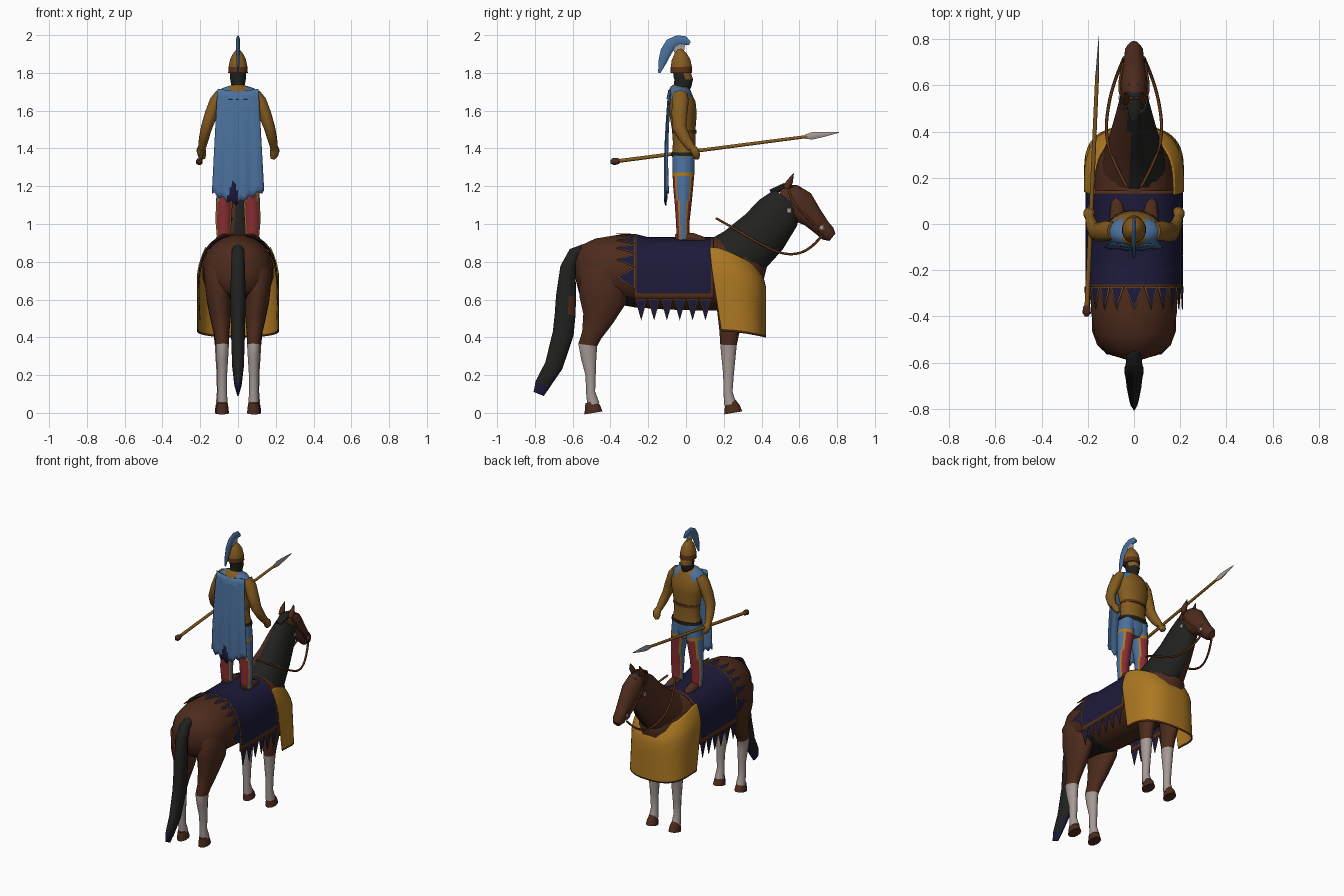
import bpy, bmesh, math
from mathutils import Vector

cube = bpy.data.objects.get("Cube")
if cube:
    bpy.data.objects.remove(cube)
COLOURS = {"chestnut": (.075, .024, .012), "navy": (.012, .01, .042), "gold": (.42, .19, .016),
           "blue": (.07, .165, .34), "red": (.25, .028, .034), "pale_grey": (.38, .32, .3),
           "black": (.015, .015, .014), "bronze": (.23, .105, .014), "leather": (.1, .03, .009)}
MAT = {}
for label, rgb in COLOURS.items():
    m = MAT[label] = bpy.data.materials.new(label)
    m.use_nodes = True
    m.diffuse_color = (*rgb, 1)
    m.node_tree.nodes["Principled BSDF"].inputs["Base Color"].default_value = (*rgb, 1)

def finish(name, bm, colours, rule=None, angle=40, thick=0):
    """Turn a bmesh into an object, colouring faces by rule(centre, normal)."""
    colours = colours.split()
    bm.normal_update()
    if rule:
        for f in bm.faces:
            f.material_index = colours.index(rule(f.calc_center_median(), f.normal))
    me = bpy.data.meshes.new(name)
    bm.to_mesh(me)
    bm.free()
    for c in colours:
        me.materials.append(MAT[c])
    me.shade_smooth()
    me.set_sharp_from_angle(angle=math.radians(angle))
    ob = bpy.data.objects.new(name, me)
    bpy.context.collection.objects.link(ob)
    if thick:
        ob.modifiers.new("thickness", "SOLIDIFY").thickness = thick

def loft(name, rings, colours, rule=None, n=16):
    """Skin elliptical rings (x, y, z, side radius, depth radius) along a path."""
    bm = bmesh.new()
    pts = [Vector(r[:3]) for r in rings]
    loops = []
    for i, r in enumerate(rings):
        t = (pts[min(i + 1, len(pts) - 1)] - pts[max(i - 1, 0)]).normalized()
        a = Vector((1, 0, 0))
        a = (a - t * a.dot(t)).normalized()
        b = t.cross(a)
        turns = [2 * math.pi * (k + .5) / n for k in range(n)]
        loops.append([bm.verts.new(pts[i] + a * r[3] * math.cos(w) + b * r[4] * math.sin(w)) for w in turns])
    for p, q in zip(loops, loops[1:]):
        for k in range(n):
            bm.faces.new((p[k], p[(k + 1) % n], q[(k + 1) % n], q[k]))
    bm.faces.new(loops[0])
    bm.faces.new(loops[-1])
    bmesh.ops.recalc_face_normals(bm, faces=bm.faces)
    finish(name, bm, colours, rule, 50)

def sheet(name, us, vs, fn, colours, rule=None, thick=.006):
    """Cloth surface sampled from fn(u, v)."""
    bm = bmesh.new()
    g = [[bm.verts.new(fn(u, v)) for v in vs] for u in us]
    for p, q in zip(g, g[1:]):
        for k in range(len(vs) - 1):
            bm.faces.new((p[k], q[k], q[k + 1], p[k + 1]))
    finish(name, bm, colours, rule, thick=thick)

def pennant(name, a, b, tip, colours):
    """Triangle with a coloured edge and centre."""
    bm = bmesh.new()
    f = bm.faces.new([bm.verts.new(p) for p in (a, b, tip)])
    f.normal_update()
    bmesh.ops.inset_individual(bm, faces=[f], thickness=.009)
    f.material_index = 1
    finish(name, bm, colours, thick=.004)

def tube(name, pts, r):
    cu = bpy.data.curves.new(name, "CURVE")
    cu.dimensions = "3D"
    cu.bevel_depth, cu.bevel_resolution, cu.resolution_u = r, 1, 6
    sp = cu.splines.new("NURBS")
    sp.points.add(len(pts) - 1)
    for p, co in zip(sp.points, pts):
        p.co = (*co, 1)
    sp.use_endpoint_u, sp.order_u = True, 3
    cu.materials.append(MAT["leather"])
    bpy.context.collection.objects.link(bpy.data.objects.new(name, cu))

def steps(a, b, n):
    return [a + (b - a) * i / n for i in range(n + 1)]

def path(rows):
    return [(0, *r) for r in rows]

def flip(s, rows):
    return [(s * r[0], *r[1:]) for r in rows]

# Horse body, neck, head and tail
loft("horse_body", path([(-.585, .76, .04, .05), (-.56, .76, .12, .13), (-.48, .755, .172, .17),
     (-.38, .76, .188, .183), (-.25, .745, .19, .19), (-.1, .73, .185, .185), (.05, .73, .18, .19),
     (.18, .74, .172, .2), (.3, .72, .155, .19), (.37, .71, .11, .15), (.41, .7, .05, .08)]),
     "chestnut black", lambda c, n: "black" if n.z < -.8 and c.y < -.3 else "chestnut", n=20)
loft("horse_neck", path([(.2, .77, .15, .17), (.3, .85, .13, .15), (.41, .955, .095, .138),
     (.49, 1.06, .072, .122), (.54, 1.13, .06, .09)]), "chestnut black",
     lambda c, n: "black" if c.x > -.025 and n.z > -.75 else "chestnut", n=20)
loft("horse_head", path([(.495, 1.155, .04, .05), (.55, 1.135, .056, .083), (.605, 1.095, .06, .09),
     (.67, 1.035, .05, .06), (.72, .98, .042, .047), (.75, .95, .04, .044), (.775, .93, .022, .026)]), "chestnut")
loft("forelock", path([(.45, 1.165, .02, .02), (.52, 1.2, .035, .018), (.6, 1.185, .03, .014),
                       (.655, 1.14, .01, .008)]), "black", n=8)
loft("tail", path([(-.54, .87, .03, .025), (-.59, .845, .035, .035), (-.625, .77, .038, .042),
     (-.635, .62, .042, .055), (-.64, .52, .04, .057), (-.65, .42, .038, .058), (-.7, .25, .032, .05),
     (-.76, .15, .02, .042), (-.78, .1, .006, .03)]), "black navy chestnut", lambda c, n: "navy" if c.z < .19
     else "chestnut" if .5 < c.z < .6 and n.y > .2 else "black", n=12)

# Horse legs, ears and harness
leg_colour = lambda c, n: "chestnut" if c.z > .36 else "pale_grey"
for s, side in ((1, "left"), (-1, "right")):
    loft(side + "_hind_leg", flip(s, [(.085, -.42, .84, .06, .09), (.098, -.43, .74, .086, .135),
         (.1, -.44, .6, .068, .13), (.092, -.465, .5, .055, .085), (.086, -.5, .41, .04, .055),
         (.083, -.52, .36, .036, .052), (.083, -.515, .29, .032, .042), (.083, -.505, .2, .026, .028),
         (.083, -.505, .11, .025, .025), (.083, -.49, .045, .03, .034)]), "chestnut pale_grey", leg_colour, n=12)
    loft(side + "_front_leg", flip(s, [(.1, .25, .68, .07, .1), (.095, .24, .55, .055, .08),
         (.09, .23, .43, .042, .055), (.088, .225, .36, .036, .045), (.088, .225, .29, .032, .038),
         (.088, .225, .2, .026, .029), (.088, .222, .11, .025, .025), (.088, .235, .045, .03, .034)]),
         "chestnut pale_grey", leg_colour, n=12)
    for part, x, y in (("hind", .083, -.49), ("front", .088, .25)):
        loft(f"{side}_{part}_hoof", flip(s, [(x, y, 0, .036, .05), (x, y - .005, .03, .033, .043),
             (x, y - .015, .06, .026, .03)]), "chestnut", n=12)
    loft(side + "_horse_ear", flip(s, [(.035, .53, 1.19, .018, .02), (.038, .55, 1.225, .017, .018),
                                       (.036, .57, 1.268, .002, .002)]), "chestnut", n=8)
    tube(side + "_rein", flip(s, [(.042, .72, .94), (.07, .66, .86), (.11, .53, .83), (.125, .38, .9),
                                  (.08, .25, .98), (.03, .16, 1.03)]), .007)
    tube(side + "_cheek_strap", flip(s, [(.042, .72, .95), (.062, .63, 1.05), (.062, .56, 1.12),
                                         (.04, .54, 1.2), (0, .545, 1.215)]), .006)
    for part, x, y, z in (("bit", .04, .715, .97), ("cheek", .058, .545, 1.06)):
        loft(f"{side}_{part}_ring", flip(s, [(x, y, z, .009, .013), (x, y, z + .022, .009, .013)]), "pale_grey", n=8)
tube("noseband", [(.042, .69, .96), (.046, .715, 1.0), (.025, .72, 1.035), (-.025, .72, 1.035),
                  (-.046, .715, 1.0), (-.042, .69, .96)], .006)

# Saddle blanket: arch over the back, edged in leather, with pennants
def arch(t, y):
    w = t * math.pi / 2
    return Vector((.21 * math.copysign(abs(math.sin(w)) ** .8, t), y,
                   .6 + (.33 + .016 * (y < -.2)) * max(math.cos(w), 0) ** .62))

sheet("saddle_blanket", [-1, -.985] + steps(-.95, .95, 24) + [.985, 1],
      [-.275, -.262] + steps(-.2, .08, 4) + [.132, .145], arch, "navy leather",
      lambda c, n: "leather" if c.y < -.263 or c.y > .132 or c.z < .63 else "navy")
for s, side in ((1, "left"), (-1, "right")):
    for i in range(6):
        y = -.27 + i * .068
        pennant(f"{side}_hanging_pennant_{i}", (s * .208, y, .605), (s * .208, y + .066, .605),
                (s * .203, y + .033, .49), "leather navy")
ts = steps(-.97, .97, 11)
for i, (a, b) in enumerate(zip(ts, ts[1:])):
    pennant(f"rump_pennant_{i}", arch(a, -.27), arch(b, -.27), arch((a + b) / 2, -.37), "bronze navy")

# Chest apron wrapping the front of the horse
def apron(t, v):
    w = math.radians(t)
    front = max(math.cos(w), 0)
    grow = 1 - .2 * max(0, (v - .7) / .3) ** 1.5
    x = .21 * math.copysign(abs(math.sin(w)) ** .75, t)
    y = .228 * math.copysign(abs(math.cos(w)) ** .75, math.cos(w))
    low = .43 - .03 * front
    slant = .035 * (1 - front) * (1 - 2 * v)
    return Vector((x * grow, .19 + y * grow + slant, low + (.875 - .1 * front - low) * v))

sheet("chest_apron", [-95, -93.5] + steps(-88, 88, 24) + [93.5, 95], [0, .03, .25, .5, .7, .8, .9, .97, 1],
      apron, "gold leather", lambda c, n: "leather" if c.z < .446 else "gold")

# Rider legs with red panels and gold piping, shoes, arms
def trousers(c, n):
    k = abs(n.y)
    return "blue" if c.z > 1.27 else "gold" if c.z > 1.25 or .5 < k < .7 else "red" if k > .6 else "blue"

for s, side in ((1, "left"), (-1, "right")):
    loft(side + "_rider_leg", flip(s, [(.075, -.015, .92, .036, .034), (.077, -.017, 1.02, .043, .037),
         (.072, -.015, 1.12, .044, .046), (.064, -.015, 1.2, .05, .054), (.06, -.014, 1.25, .0525, .057),
         (.058, -.013, 1.27, .053, .058), (.052, -.013, 1.36, .05, .058)]), "blue red gold", trousers, n=24)
    loft(side + "_shoe", [(s * .073, y, z, a, b) for y, z, a, b in ((-.055, .925, .02, .02),
         (-.03, .93, .034, .03), (.04, .925, .034, .026), (.09, .915, .028, .018), (.112, .91, .012, .01))],
         "chestnut", n=10)
    loft(side + "_arm", flip(s, [(.09, -.03, 1.69, .03, .04), (.118, -.03, 1.65, .034, .045),
         (.143, -.035, 1.58, .035, .043), (.167, -.035, 1.51, .03, .038), (.182, -.005, 1.45, .026, .031),
         (.192, .03, 1.4, .02, .022)]), "bronze", n=12)
    loft(side + "_hand", flip(s, [(.192, .025, 1.41, .018, .018), (.195, .045, 1.39, .026, .024),
         (.19, .055, 1.365, .024, .022), (.183, .06, 1.345, .012, .012)]), "bronze", n=8)

# Rider torso, belts, mantle and cape
loft("hips", path([(-.013, 1.25, .07, .045), (-.013, 1.3, .104, .06), (-.013, 1.38, .1, .06)]), "blue")
loft("cuirass", path([(-.01, 1.355, .105, .066), (-.01, 1.43, .09, .06), (-.012, 1.5, .095, .063),
     (-.015, 1.58, .112, .073), (-.02, 1.64, .115, .072), (-.025, 1.69, .09, .055),
     (-.025, 1.725, .045, .04)]), "bronze", n=20)
for name, z, a, b, colour in (("lower_belt", 1.36, .11, .07, "black"), ("waist_belt", 1.48, .097, .066, "leather")):
    loft(name, path([(-.01, z, a, b), (-.01, z + .018, a - .003, b)]), colour, n=20)
loft("mantle", path([(-.035, 1.655, .13, .07), (-.032, 1.69, .117, .065), (-.028, 1.717, .085, .055),
     (-.025, 1.728, .045, .042)]), "blue bronze",
     lambda c, n: "bronze" if abs(c.x) < .045 and (n.y > 0 or c.z > 1.71) else "blue", n=20)

def cape(u, v):
    hem = 1.105 + .05 * abs(u + .15) + .012 * math.sin(u * 19)
    y = -.09 - .03 * math.sin(min(v * 1.8, 1.57)) + .014 * v + .012 * u * u + .004 * math.cos(u * 12) * v
    return Vector((u * (.108 + .028 * v), y, 1.7 + .015 * abs(u) + (hem - 1.7) * v))

# The split of the hem shows the dark lining
sheet("cape", steps(-1, 1, 24), steps(0, 1, 16), cape, "blue navy", lambda c, n:
      "navy" if abs(c.x + .025) < .035 * (1.25 - c.z) / .15 else "blue")

# Head, helmet and crest
loft("rider_head", path([(-.025, 1.7, .036, .036), (-.018, 1.735, .036, .048), (-.012, 1.765, .042, .05),
     (-.02, 1.79, .043, .048), (-.025, 1.83, .042, .046)]), "black bronze",
     lambda c, n: "bronze" if c.z > 1.77 and n.y > .3 else "black")
loft("helmet", path([(-.025, 1.8, .053, .058), (-.025, 1.832, .051, .057), (-.027, 1.87, .043, .05),
     (-.03, 1.9, .028, .034), (-.033, 1.925, .008, .012)]), "bronze leather",
     lambda c, n: "leather" if c.z < 1.83 else "bronze")
loft("crest_holder", path([(-.035, 1.9, .006, .025), (-.04, 1.96, .006, .04)]), "pale_grey", n=8)
loft("helmet_crest", path([(.02, 1.955, .007, .01), (-.005, 1.97, .009, .024), (-.042, 1.972, .01, .028),
     (-.08, 1.953, .01, .031), (-.106, 1.912, .01, .03), (-.124, 1.86, .009, .022),
     (-.142, 1.8, .004, .006)]), "blue", n=10)

# Spear
def along(rows):
    return [(*Vector((-.205, -.385, 1.33)).lerp((-.152, .81, 1.485), t), a, b) for t, a, b in rows]

loft("spear_shaft", along([(0, .011, .011), (.86, .009, .009)]), "bronze", n=8)
loft("spear_butt", along([(-.012, .008, .008), (0, .019, .019), (.02, .017, .017), (.03, .01, .01)]), "chestnut", n=10)
loft("spear_head", along([(.85, .009, .012), (.88, .007, .021), (.93, .005, .015), (1, .001, .002)]), "pale_grey", n=8)
